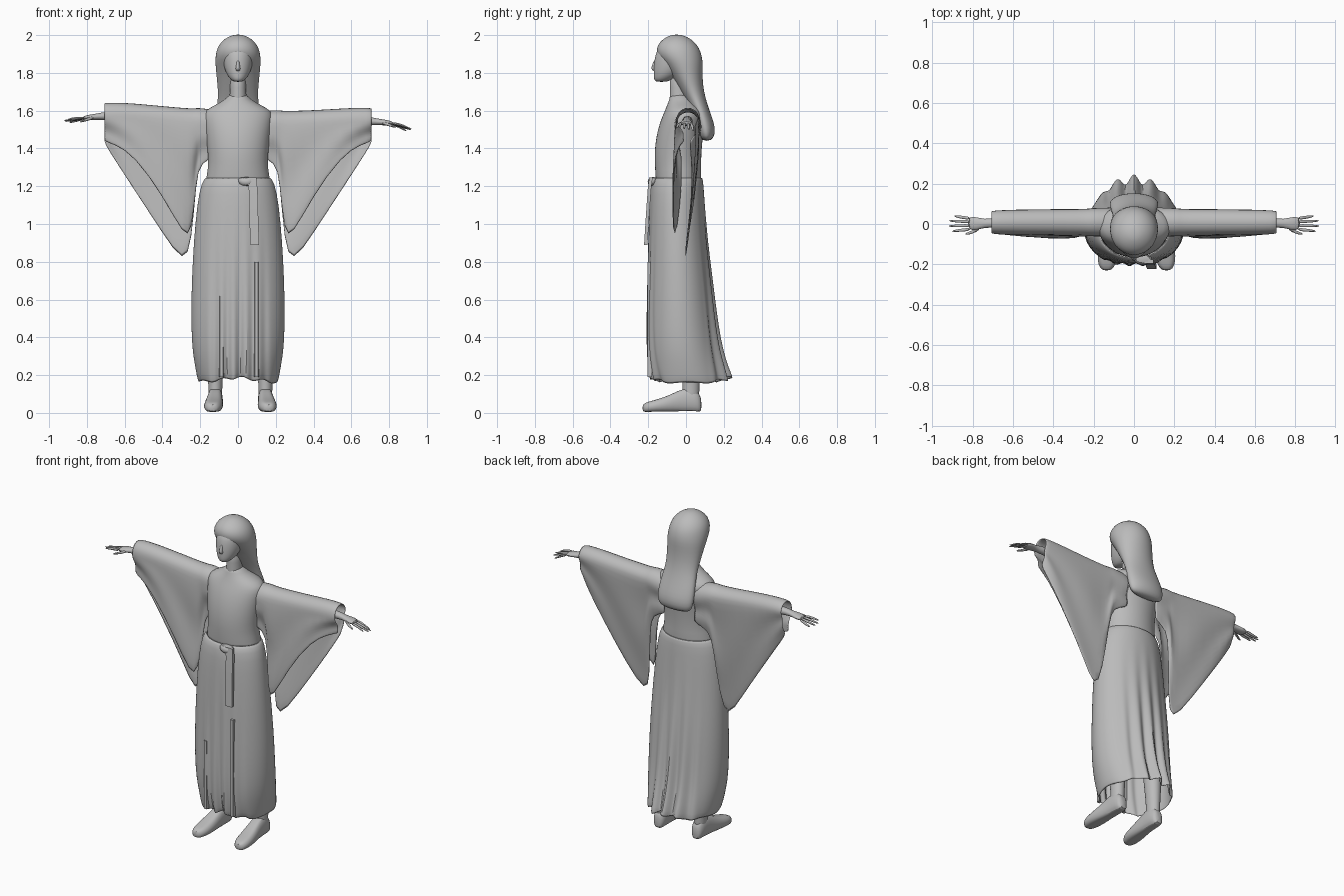
import bpy, math
from mathutils import Vector

cube = bpy.data.objects.get("Cube")
if cube:
    bpy.data.objects.remove(cube)

grey = bpy.data.materials.new("plain grey")
grey.use_nodes = True
grey.diffuse_color = (0.5, 0.5, 0.5, 1)
grey.node_tree.nodes["Principled BSDF"].inputs["Base Color"].default_value = (0.5, 0.5, 0.5, 1)


def finish(name, verts, faces, subdiv=1, thick=0, angle=60):
    mesh = bpy.data.meshes.new(name)
    mesh.from_pydata([tuple(v) for v in verts], [], faces)
    mesh.materials.append(grey)
    ob = bpy.data.objects.new(name, mesh)
    bpy.context.collection.objects.link(ob)
    if thick:
        mod = ob.modifiers.new("cloth", 'SOLIDIFY')
        mod.thickness, mod.offset = thick, 0
    if subdiv:
        mod = ob.modifiers.new("smooth", 'SUBSURF')
        mod.levels = mod.render_levels = subdiv
    bpy.ops.object.select_all(action='DESELECT')
    ob.select_set(True)
    bpy.context.view_layer.objects.active = ob
    bpy.ops.object.shade_smooth_by_angle(angle=math.radians(angle))
    return ob


def loft(name, rings, closed=True, caps=True, flip=False, **kw):
    """Skin a list of equally sized rings."""
    n = len(rings[0])
    verts = [p for r in rings for p in r]
    faces = []
    for i in range(len(rings) - 1):
        for j in range(n if closed else n - 1):
            k = (j + 1) % n
            faces.append((i * n + j, i * n + k, i * n + n + k, i * n + n + j))
    if caps:
        faces += [tuple(range(n))[::-1], tuple(range((len(rings) - 1) * n, len(verts)))]
    if flip:
        faces = [f[::-1] for f in faces]
    return finish(name, verts, faces, **kw)


def level_ring(z, front, back, half, cx=0, n=20):
    """Horizontal oval from y=front to y=back."""
    cy, ry = (front + back) / 2, (back - front) / 2
    return [Vector((cx + half * math.cos(a), cy + ry * math.sin(a), z))
            for a in (2 * math.pi * j / n for j in range(n))]


def stack(name, rows, cx=0, n=20, **kw):
    return loft(name, [level_ring(*r, cx=cx, n=n) for r in rows], **kw)


def tube(name, path, n=8, **kw):
    """Tapered limb along x: rows of centre, y radius, z radius."""
    s = 1 if path[-1][0] > path[0][0] else -1
    rings = [[Vector((x, y + ry * math.cos(t), z + rz * math.sin(t)))
              for t in (2 * math.pi * j / n for j in range(n))] for x, y, z, ry, rz in path]
    return loft(name, rings, flip=s < 0, **kw)


# upper robe
stack("bodice", [(1.19, -.165, .085, .185), (1.25, -.16, .08, .165), (1.33, -.168, .08, .157),
                 (1.42, -.165, .085, .165), (1.5, -.15, .095, .175), (1.56, -.13, .1, .185),
                 (1.6, -.112, .095, .18), (1.63, -.1, .07, .12), (1.66, -.088, .035, .065),
                 (1.69, -.083, .015, .048)], n=28)

# skirt with pleats that deepen toward the hem
rows = [(1.245, -.165, .082, .165), (1.22, -.182, .088, .19), (1.1, -.19, .095, .213),
        (.9, -.198, .11, .23), (.75, -.203, .125, .238), (.6, -.208, .14, .243),
        (.45, -.212, .155, .243), (.33, -.212, .175, .237), (.24, -.206, .2, .222),
        (.16, -.198, .222, .207)]
rings = []
for z, front, back, half in rows:
    ring = level_ring(z, front, back, half, n=96)
    deep = max(0, 1.0 - z) * .035
    for p in ring:
        facing = max(0, 1 - abs(p.x) / .17)
        wave = math.sin(p.x * 95 + .6) if p.y < 0 else math.cos(p.x * 75)
        p.y += deep * facing ** .5 * wave * (1 if p.y > 0 else .65)
        if p.y < 0:
            p.y += deep * .8 * facing
        if z < .2:
            p.z += .025 * facing + .008 * math.sin(p.x * 60)
    rings.append(ring)
loft("skirt", rings, caps=False, flip=True, thick=.008)

# overlapping front panel edges of the skirt
for x0, x1, top in ((-.1, -.075, .62), (.085, .11, .8)):
    loft("skirt_fold", [[Vector((x, y, z)) for x, y in
         ((x0, -.18), (x0 + .004, -.203), (x1 - .004, -.203), (x1, -.18))]
         for z in (.19, .4, top)], subdiv=0)

# waist sash knot and hanging tail
stack("sash_knot", [(1.2, -.2, -.15, .03), (1.225, -.207, -.15, .05), (1.25, -.195, -.15, .045)],
      cx=.045, n=12)
loft("sash_tail", [[Vector((x + lean, y, z)) for x, y in
     ((.06, f), (.107, f), (.107, f + .018), (.06, f + .018))]
     for z, f, lean in ((.89, -.222, .005), (1.05, -.212, 0), (1.18, -.203, -.003), (1.245, -.195, -.01))],
     subdiv=0)

# neck, face and nose
stack("neck", [(1.6, -.09, .03, .055), (1.66, -.088, .02, .046), (1.72, -.085, .015, .043),
               (1.8, -.09, .02, .045)], n=16)
stack("face", [(1.752, -.16, -.1, .022), (1.765, -.17, -.075, .04), (1.79, -.172, -.03, .06),
               (1.83, -.172, .01, .075), (1.87, -.168, .03, .081), (1.91, -.16, .04, .082),
               (1.95, -.13, .03, .07)])
stack("nose", [(1.808, -.173, -.15, .013), (1.822, -.188, -.15, .015), (1.845, -.179, -.15, .01),
               (1.87, -.17, -.15, .007)], n=8)

# long hair, swept back from the face and down behind the shoulders
stack("hair", [(1.44, .09, .13, .09), (1.465, .065, .152, .115), (1.51, .05, .155, .122),
               (1.56, .04, .14, .12), (1.62, .02, .118, .113), (1.68, -.015, .1, .105),
               (1.74, -.05, .09, .11), (1.8, -.085, .088, .116), (1.85, -.12, .09, .121),
               (1.89, -.153, .085, .12), (1.93, -.158, .072, .112), (1.965, -.14, .045, .09),
               (1.99, -.105, .01, .056), (2.003, -.07, -.03, .02)], n=24)

# sleeves: station x, top, back hem, front hem, arm radius, hem centre y, hem half gap
SLEEVE = [(.1, 1.595, 1.36, 1.36, .07, .01, .05), (.2, 1.605, 1.33, 1.33, .068, .01, .04),
          (.222, 1.602, 1.22, 1.22, .066, .01, .03), (.245, 1.6, .9, .94, .065, -.02, .03),
          (.285, 1.6, .775, .93, .064, -.04, .028), (.4, 1.605, .95, 1.15, .062, -.025, .045),
          (.55, 1.615, 1.18, 1.36, .06, -.015, .045), (.65, 1.62, 1.335, 1.42, .058, 0, .03),
          (.71, 1.617, 1.43, 1.435, .055, .005, .012)]


def sleeve_section(s, lift, x, top, back, front, r, cy, gap):
    top += lift * min(1, x / .5)
    pts = []
    for side, hem in ((-1, front), (1, back)):
        leg = []
        for k in range(7):
            t = k / 6
            start = top - r
            y = side * r * (1 - t) + (cy + side * gap) * t + .01 * (1 - t)
            fold = .012 * math.sin(14 * (x + t * .5)) * math.sin(math.pi * t)
            leg.append(Vector((s * x, y + fold, start + (hem - start) * t)))
        pts.append(leg)
    arc = [Vector((s * x, .01 - r * math.cos(a), top - r + r * math.sin(a)))
           for a in (math.pi * k / 6 for k in range(1, 6))]
    return pts[0][::-1] + arc + pts[1]


for side, s, lift in (("left", 1, -.005), ("right", -1, .022)):
    loft(side + "_sleeve", [sleeve_section(s, lift, *row) for row in SLEEVE],
         closed=False, caps=False, flip=s > 0, thick=.008)

    # forearm and palm, then fingers fanned forward and back
    zh, drop = (1.545, .03) if s > 0 else (1.573, .012)
    tube(side + "_forearm", [(s * .45, .01, zh, .035, .035), (s * .7, .005, zh, .025, .024),
                             (s * .74, .003, zh - .004, .021, .017),
                             (s * .78, .002, zh - .008, .034, .016),
                             (s * .825, .003, zh - .014, .036, .012)], n=12)
    for y0, y1, reach, dz in ((-.026, -.036, .905, .006), (-.008, -.01, .925, 0),
                              (.011, .016, .922, -.004), (.028, .04, .895, -.01)):
        tube(side + "_finger", [(s * .81, y0, zh - .012, .01, .009),
                                (s * .86, (y0 + y1) / 2, zh - .014 - drop * .3 + dz, .009, .008),
                                (s * reach, y1, zh - .014 - drop + dz, .005, .005)], n=6)
    tube(side + "_thumb", [(s * .76, -.015, zh - .008, .013, .012),
                           (s * .8, -.042, zh - .02, .01, .009),
                           (s * .84, -.05, zh - .034, .006, .006)], n=6)

    # leg and shoe
    cx = .145 if s > 0 else -.12
    stack(side + "_leg", [(.05, -.025, .075, .04), (.11, -.02, .07, .036), (.18, -.02, .075, .04),
                          (.45, -.05, .08, .06), (.7, -.07, .07, .07)], cx=cx, n=14)
    rings = []
    for y, half, top in ((.083, .022, .07), (.065, .038, .11), (.02, .042, .135), (-.04, .043, .115),
                         (-.1, .05, .085), (-.16, .052, .066), (-.205, .044, .055), (-.232, .022, .042)):
        toe = s * max(0, -y) * .07
        rings.append([Vector((cx + toe + half * math.cos(a), y,
                              top / 2 + .003 + top / 2 * max(-.9, min(1, 1.25 * math.sin(a)))))
                      for a in (2 * math.pi * j / 14 for j in range(14))])
    loft(side + "_shoe", rings)
